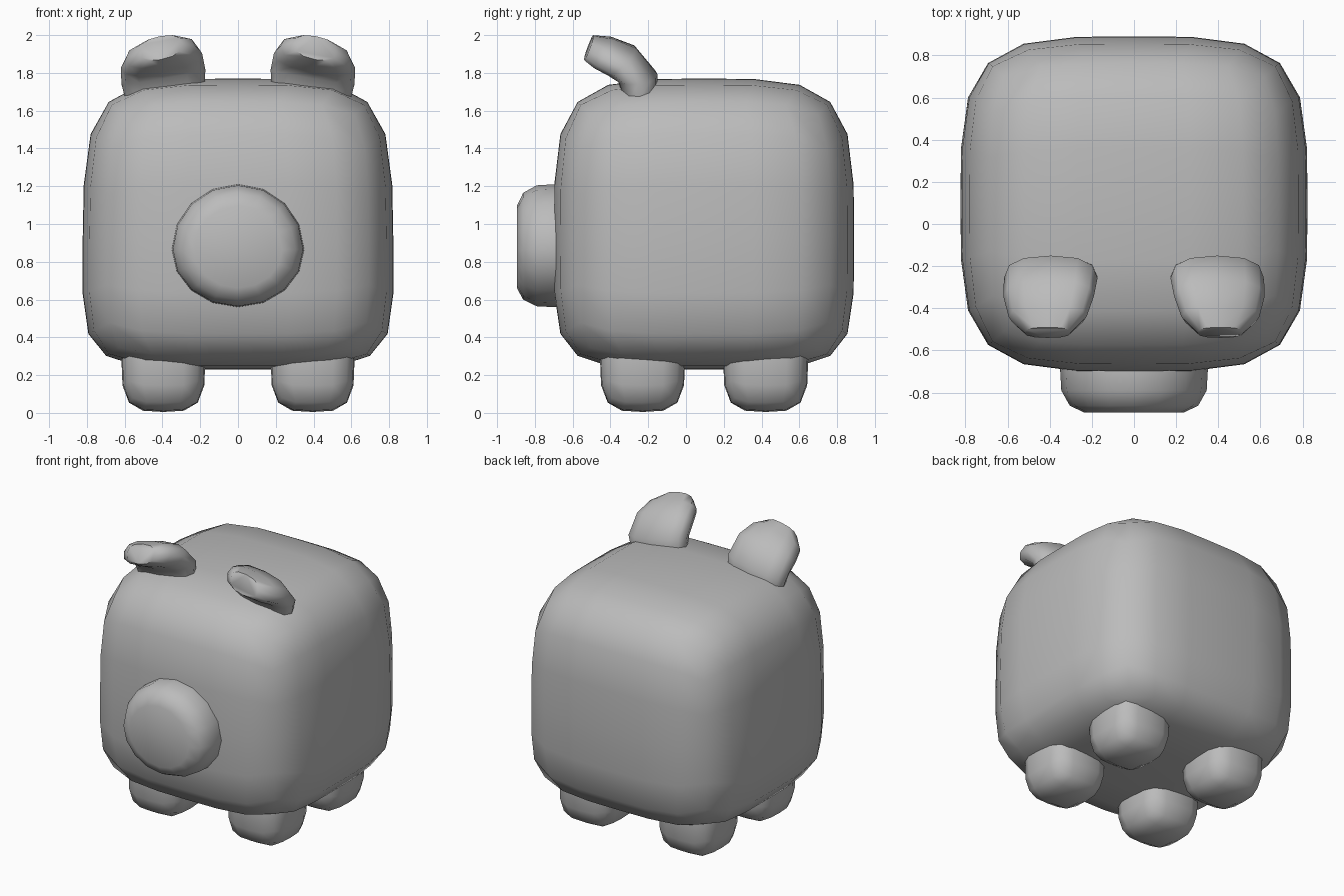
import bpy, bmesh, math

if "Cube" in bpy.data.objects:
    bpy.data.objects.remove(bpy.data.objects["Cube"])

grey = bpy.data.materials.new("soft grey")
grey.diffuse_color = (0.5, 0.5, 0.5, 1)
grey.use_nodes = True
grey.node_tree.nodes["Principled BSDF"].inputs["Base Color"].default_value = grey.diffuse_color


def finish(name, bm, angle=60):
    bmesh.ops.recalc_face_normals(bm, faces=bm.faces)
    me = bpy.data.meshes.new(name)
    bm.to_mesh(me)
    bm.free()
    me.materials.append(grey)
    ob = bpy.data.objects.new(name, me)
    bpy.context.collection.objects.link(ob)
    bpy.ops.object.select_all(action='DESELECT')
    bpy.context.view_layer.objects.active = ob
    ob.select_set(True)
    bpy.ops.object.shade_smooth_by_angle(angle=math.radians(angle))
    return ob


def rounded_cube(cuts, power):
    """Unit cube, gridded and pushed out to a superellipsoid."""
    bm = bmesh.new()
    bmesh.ops.create_cube(bm, size=2)
    bmesh.ops.subdivide_edges(bm, edges=bm.edges[:], cuts=cuts, use_grid_fill=True)
    for v in bm.verts:
        v.co /= sum(abs(c) ** power for c in v.co) ** (1 / power)
    return bm


def loft(name, rings, angle=60):
    """Skin a list of point rings and close both ends."""
    bm = bmesh.new()
    loops = [[bm.verts.new(p) for p in ring] for ring in rings]
    n = len(loops[0])
    for a, b in zip(loops, loops[1:]):
        for i in range(n):
            j = (i + 1) % n
            bm.faces.new((a[i], a[j], b[j], b[i]))
    bm.faces.new(loops[0])
    bm.faces.new(loops[-1])
    return finish(name, bm, angle)


def spow(v, p):
    return math.copysign(abs(v) ** p, v)


# Body: soft box, a little heavier at the bottom
bm = rounded_cube(5, 4)
for v in bm.verts:
    x, y, u = v.co
    w = 1 - u * u
    v.co = (x * 0.82 * (1.003 - 0.012 * u),
            0.095 + y * 0.795,
            1.0 + 0.77 * (u * (1 + 0.13 * w) - 0.115 * w))
finish("body", bm)

# Four stubby feet
for side, sx in (("left", -1), ("right", 1)):
    for end, cy in (("front", -0.23), ("back", 0.422)):
        bm = rounded_cube(3, 3.5)
        for v in bm.verts:
            x, y, z = v.co
            v.co = (sx * 0.395 + x * 0.222, cy + y * 0.225, 0.28 + z * 0.275)
        finish(f"{end}_{side}_foot", bm)

# Snout: short drum with a rounded rim, slightly egg shaped
rings = []
for y, r in ((-0.6, 1.0), (-0.70, 1.0), (-0.79, 0.985), (-0.862, 0.87), (-0.895, 0.67)):
    ring = []
    for i in range(16):
        a = math.tau * i / 16
        s = math.sin(a)
        height = 0.345 if s > 0 else 0.305
        ring.append((0.35 * r * math.cos(a), y, 0.865 + height * r * s))
    rings.append(ring)
loft("snout", rings)

# Ears: flaps curling forward; each section is front y,z / back y,z / centre x / half width
sections = (
    (-0.335, 1.68, -0.155, 1.71, 0.385, 0.21),
    (-0.365, 1.77, -0.150, 1.79, 0.395, 0.222),
    (-0.42, 1.80, -0.265, 1.93, 0.405, 0.215),
    (-0.49, 1.835, -0.39, 1.98, 0.41, 0.185),
    (-0.54, 1.87, -0.49, 1.995, 0.41, 0.11),
)
for side, sx in (("left", -1), ("right", 1)):
    rings = []
    for fy, fz, by, bz, cx, hw in sections:
        ring = []
        for i in range(12):
            a = math.tau * i / 12
            dx = hw * spow(math.cos(a), 0.8)
            t = 0.5 + 0.5 * spow(math.sin(a), 0.8)
            ring.append((sx * (cx + dx), fy + (by - fy) * t,
                         fz + (bz - fz) * t - 0.18 * dx))
        rings.append(ring)
    loft(f"{side}_ear", rings, 65)
